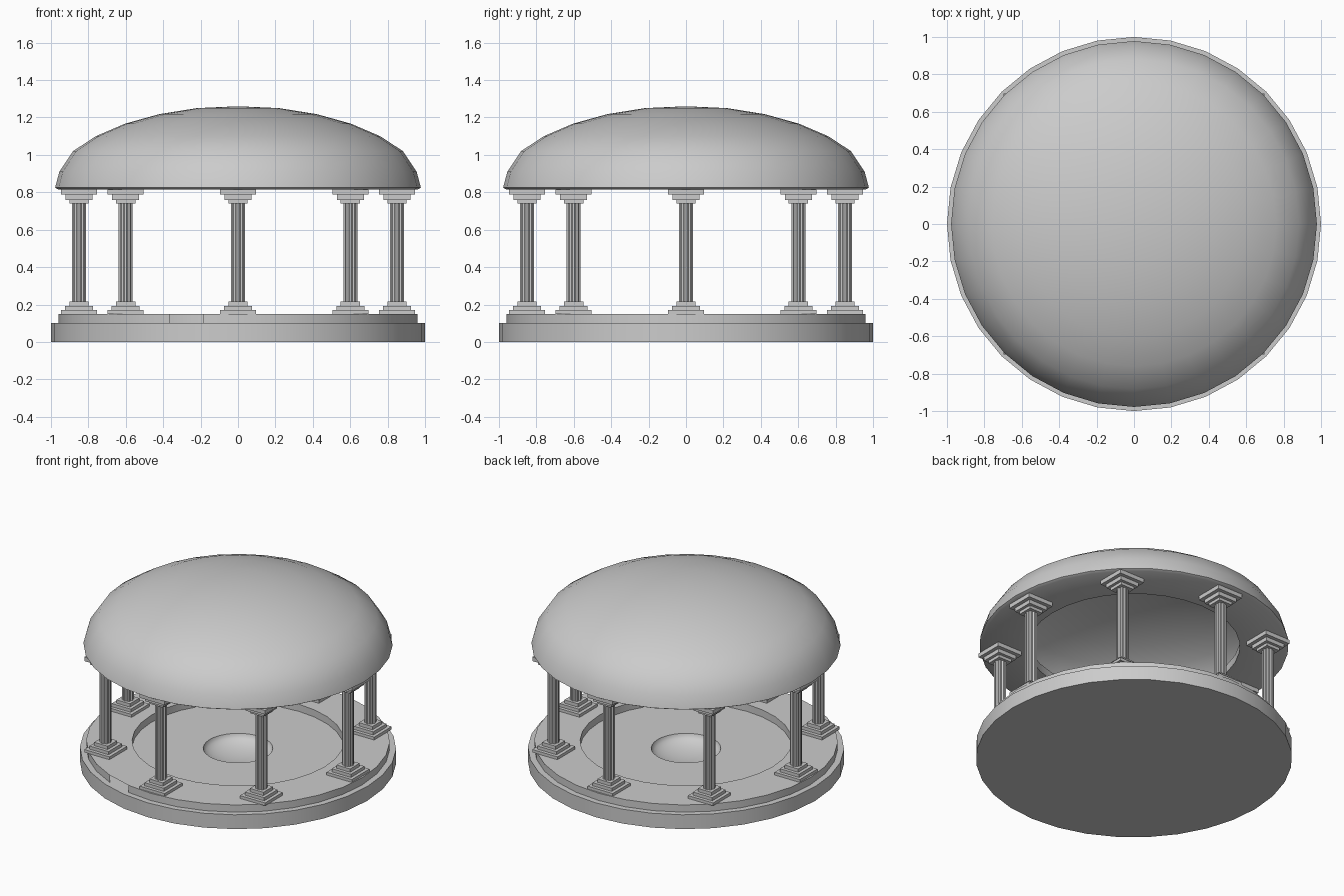
import bpy, bmesh, math

if "Cube" in bpy.data.objects:
    bpy.data.objects.remove(bpy.data.objects["Cube"])

SEG = 32


def finish(name, bm, angle=30):
    bmesh.ops.remove_doubles(bm, verts=bm.verts, dist=1e-5)
    me = bpy.data.meshes.new(name)
    bm.to_mesh(me)
    bm.free()
    ob = bpy.data.objects.new(name, me)
    bpy.context.collection.objects.link(ob)
    if angle:
        bpy.ops.object.select_all(action='DESELECT')
        ob.select_set(True)
        bpy.context.view_layer.objects.active = ob
        bpy.ops.object.shade_smooth_by_angle(angle=math.radians(angle))
    return ob


def lathe(profile, closed=False):
    """Revolve (radius, z) points around the z axis."""
    bm = bmesh.new()
    rings = []
    for r, z in profile:
        if r == 0:
            rings.append([bm.verts.new((0, 0, z))] * SEG)
        else:
            rings.append([bm.verts.new((r * math.cos(math.tau * i / SEG),
                                        r * math.sin(math.tau * i / SEG), z))
                          for i in range(SEG)])
    pairs = list(zip(rings, rings[1:]))
    if closed:
        pairs.append((rings[-1], rings[0]))
    for a, b in pairs:
        for i in range(SEG):
            j = (i + 1) % SEG
            quad = list(dict.fromkeys((a[i], a[j], b[j], b[i])))
            bm.faces.new(quad)
    bmesh.ops.recalc_face_normals(bm, faces=bm.faces)
    return bm


# Base disc with a shallow round basin in the middle
bowl = [(0.22 * math.sin(t), 0.10 - 0.075 * math.cos(t))
        for t in (k * math.pi / 16 for k in range(9))]
bowl[0] = (0, 0.025)
finish("base_disc", lathe([(0, 0), (1, 0), (1, 0.10)] + bowl[::-1]))

# Raised walkway ring, with one open panel at the front left
bm = lathe([(0.96, 0.10), (0.96, 0.15), (0.67, 0.15), (0.67, 0.10)], closed=True)
ang = math.radians(-90 - 16.875)
for f in list(bm.faces):
    c = f.calc_center_median()
    if (c.xy.length > 0.9 and abs(f.normal.z) < 0.1
            and abs(c.x - c.xy.length * math.cos(ang)) < 0.02 and c.y < 0):
        bmesh.ops.delete(bm, geom=[f], context='FACES_ONLY')
finish("walkway_ring", bm)

# Domed roof shell
finish("dome_roof", lathe([
    (0.978, 0.825), (0.955, 0.91), (0.882, 1.02), (0.76, 1.10), (0.604, 1.167),
    (0.42, 1.218), (0.22, 1.25), (0, 1.26)]), 40)

# Ring beam under the dome
finish("roof_ring", lathe([(0.96, 0.815), (0.978, 0.825), (0.95, 0.87),
                           (0.67, 0.87), (0.67, 0.815)], closed=True))


def column_mesh(bm, cx, cy):
    def prism(outline, z0, z1):
        lo = [bm.verts.new((cx + x, cy + y, z0)) for x, y in outline]
        hi = [bm.verts.new((cx + x, cy + y, z1)) for x, y in outline]
        n = len(outline)
        bm.faces.new(lo[::-1])
        bm.faces.new(hi)
        for i in range(n):
            j = (i + 1) % n
            bm.faces.new((lo[i], lo[j], hi[j], hi[i]))

    def square(h):
        return [(-h, -h), (h, -h), (h, h), (-h, h)]

    # Stepped plinth and stepped capital
    for h, z0, z1 in ((0.097, 0.15, 0.17), (0.074, 0.17, 0.192), (0.052, 0.192, 0.215),
                      (0.052, 0.74, 0.76), (0.072, 0.76, 0.787), (0.097, 0.787, 0.815)):
        prism(square(h), z0, z1)
    # Fluted shaft
    shaft = []
    for i in range(24):
        r = 0.032 if i % 3 == 0 else 0.038
        a = math.tau * (i + 1.5) / 24
        shaft.append((r * math.cos(a), r * math.sin(a)))
    prism(shaft, 0.215, 0.74)


# Eight columns around the walkway, all square to the axes
for k in range(8):
    bm = bmesh.new()
    a = k * math.pi / 4
    column_mesh(bm, 0.85 * math.cos(a), 0.85 * math.sin(a))
    finish(f"column_{k + 1}", bm, 0)
